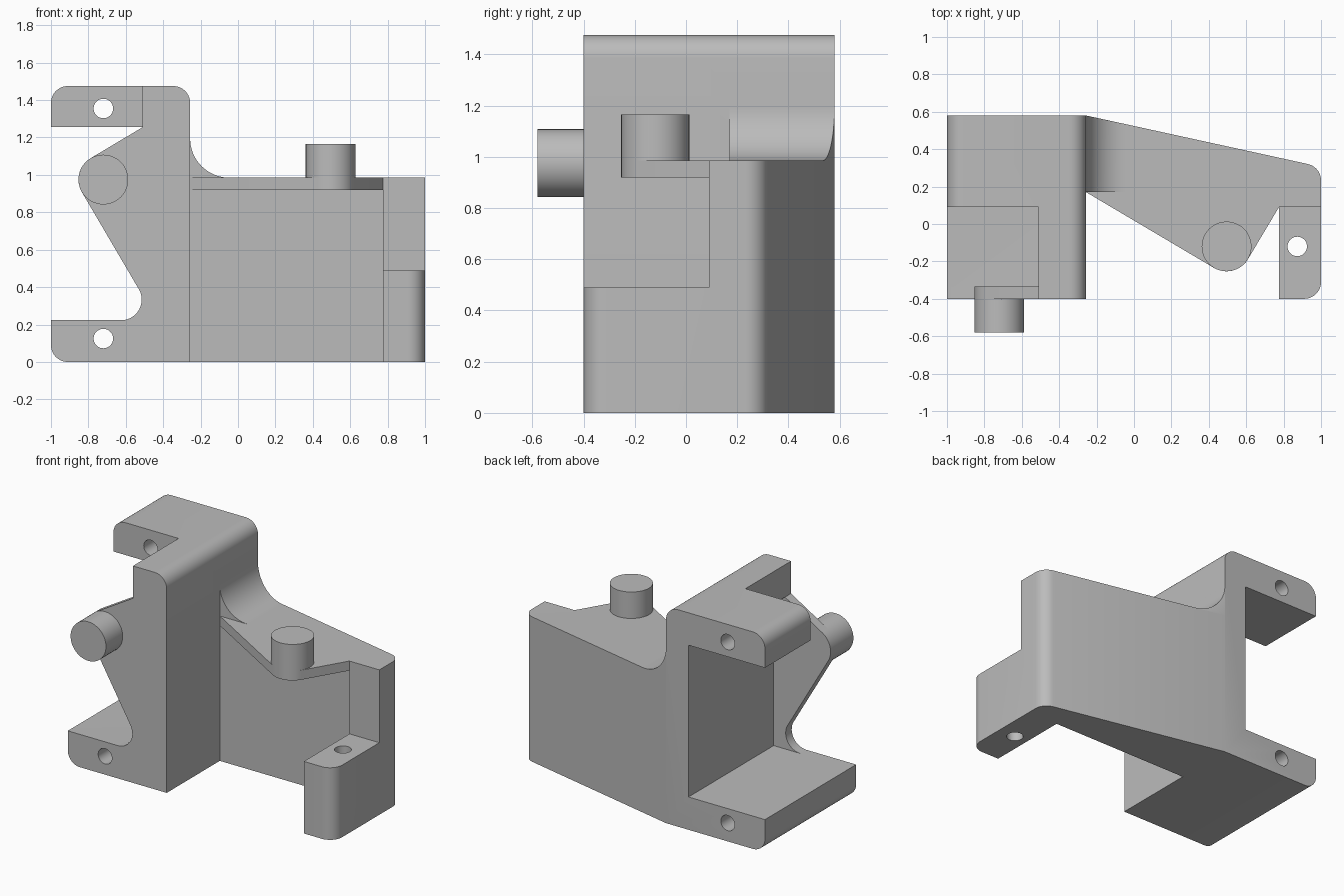
import bpy, bmesh
from math import sin, cos, acos, atan2, hypot, radians, pi

if "Cube" in bpy.data.objects:
    bpy.data.objects.remove(bpy.data.objects["Cube"])

grey = bpy.data.materials.new("plain_grey")
grey.use_nodes = True
grey.diffuse_color = (0.5, 0.5, 0.5, 1)
grey.node_tree.nodes["Principled BSDF"].inputs["Base Color"].default_value = (0.5, 0.5, 0.5, 1)


def arc(c, r, a0, a1, n=14):
    """Points on an arc, angles in radians."""
    return [(c[0] + r * cos(a0 + (a1 - a0) * i / n),
             c[1] + r * sin(a0 + (a1 - a0) * i / n)) for i in range(n + 1)]


def corner(c, r, deg):
    """Quarter round starting at the given angle, counter-clockwise."""
    return arc(c, r, radians(deg), radians(deg + 90), 10)


def lug(start, end, c, r):
    """Arc round a boss, tangent to lines from the start and end points."""
    def tangent(p, side):
        d = (p[0] - c[0], p[1] - c[1])
        return atan2(d[1], d[0]) + side * acos(r / hypot(*d))
    a0, a1 = tangent(start, 1), tangent(end, -1)
    while a1 < a0:
        a1 += 2 * pi
    return [start] + arc(c, r, a0, a1, 20)


def prism(name, pts, axis, lo, hi):
    """Extrude a profile along y or z; hi may be a function of x."""
    bm = bmesh.new()
    top = hi if callable(hi) else (lambda x: hi)
    def place(p, h):
        return (p[0], h, p[1]) if axis == "y" else (p[0], p[1], h)
    a = [bm.verts.new(place(p, lo)) for p in pts]
    b = [bm.verts.new(place(p, top(p[0]))) for p in pts]
    bm.faces.new(a)
    bm.faces.new(b[::-1])
    for i in range(len(pts)):
        j = (i + 1) % len(pts)
        bm.faces.new((a[i], b[i], b[j], a[j]))
    bmesh.ops.recalc_face_normals(bm, faces=bm.faces)
    me = bpy.data.meshes.new(name)
    bm.to_mesh(me)
    bm.free()
    ob = bpy.data.objects.new(name, me)
    bpy.context.collection.objects.link(ob)
    me.materials.append(grey)
    return ob


def rod(name, c, r, axis, lo, hi):
    return prism(name, arc(c, r, 0, 2 * pi, 48)[:-1], axis, lo, hi)


def select(ob):
    bpy.ops.object.select_all(action="DESELECT")
    ob.select_set(True)
    bpy.context.view_layer.objects.active = ob


def combine(ob, others, operation):
    for other in others:
        select(ob)
        mod = ob.modifiers.new("join", "BOOLEAN")
        mod.operation, mod.solver, mod.object = operation, "EXACT", other
        bpy.ops.object.modifier_apply(modifier=mod.name)
        bpy.data.objects.remove(other)


# Shared dimensions
WALL, FRONT, BACK, STEP, INNER = -0.256, -0.4, 0.58, 0.09, 0.17
TOP, DECK, UNDER = 1.475, 0.985, 0.92
R, BOSS, HOLE = 0.09, 0.133, 0.052
left_boss, right_boss = (-0.72, 0.975), (0.495, -0.12)


def back_y(x):
    return BACK - 0.219 * (x - WALL)


# Upright bracket: three slabs from back to front
base = [(-1, 0.223)] + corner((-1 + R, R), R, 180) + [(WALL, 0)]
crown = corner((WALL - R, TOP - R), R, 0)
back_slab = prism("upright_bracket", base + crown + corner((-1 + R, TOP - R), R, 90)
                  + [(-1, 1.255), (-0.425, 1.255), (-0.425, 0.223)], "y", STEP, BACK)
middle_slab = prism("middle_slab", base + crown
                    + [(-0.51, TOP), (-0.51, 1.255), (-0.425, 1.255), (-0.425, 0.223)],
                    "y", FRONT + 0.065, STEP)
neck = arc((-0.625, 0.333), 0.11, radians(30.5), -pi / 2)
front_plate = prism("front_plate", base + crown + [(-0.51, TOP)]
                    + lug((-0.51, 1.255), neck[0], left_boss, BOSS) + neck,
                    "y", FRONT, FRONT + 0.065)

# Side bracket: three slabs from bottom to top, with a slanted back
rear = [(1, 0.24)] + arc((1 - R, back_y(1 - R) - R * 1.02), R, 0, radians(77.6), 10) + [(WALL, BACK)]
low_slab = prism("low_slab", [(WALL, INNER), (0.775, INNER), (0.775, FRONT)]
                 + corner((1 - R, FRONT + R), R, 270) + rear[1:], "z", 0, 0.49)
mid_slab = prism("mid_slab", [(WALL, INNER), (0.775, INNER), (0.775, STEP), (1, STEP)]
                 + rear[1:], "z", 0.49, UNDER)
deck = prism("deck", lug((WALL, INNER), (0.775, STEP), right_boss, BOSS)
             + [(0.775, STEP), (1, STEP)] + rear[1:], "z", UNDER, DECK)

# Concave fillet between the deck and the upright wall
F = 0.21
fillet = prism("fillet", [(WALL, DECK)] + arc((WALL + F, DECK + F), F, 1.5 * pi, pi, 16),
               "y", INNER, back_y)

body = back_slab
body.name = "bracket_body"
combine(body, [middle_slab, front_plate, low_slab, mid_slab, deck, fillet], "UNION")

# Screw holes
holes = [rod("hole", (-0.72, z), HOLE, "y", -1, 1) for z in (0.125, 1.355)]
holes.append(rod("hole", (0.873, right_boss[1]), HOLE, "z", -0.5, 0.8))
combine(body, holes, "DIFFERENCE")

# Round posts
posts = [rod("front_post", left_boss, BOSS, "y", -0.58, FRONT),
         rod("top_post", right_boss, BOSS, "z", DECK, 1.165)]

for ob in [body] + posts:
    select(ob)
    bpy.ops.object.shade_smooth_by_angle(angle=radians(25))
